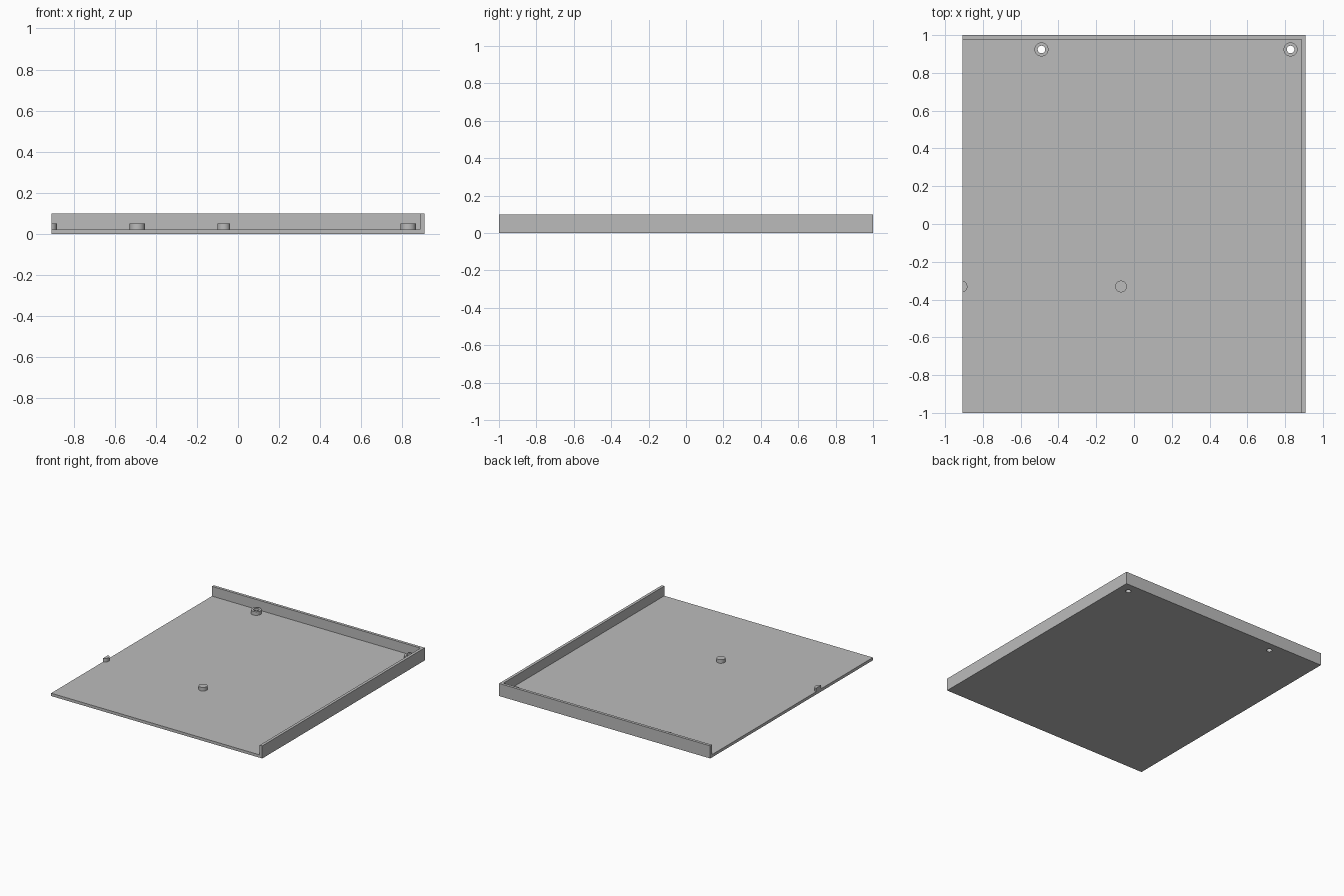
import bpy
import bmesh
from mathutils import Matrix, Vector

cube = bpy.data.objects.get("Cube")
if cube:
    bpy.data.objects.remove(cube, do_unlink=True)

# Main dimensions
HALF_X, HALF_Y = 0.909, 1.0
FLOOR, WALL, HEIGHT = 0.022, 0.022, 0.098
POST_TOP = 0.05
SEGMENTS = 48

grey = bpy.data.materials.new("plain_grey")
grey.use_nodes = True
colour = (0.5, 0.5, 0.5, 1)
grey.diffuse_color = colour
grey.node_tree.nodes["Principled BSDF"].inputs["Base Color"].default_value = colour


def finish(name, bm):
    bmesh.ops.recalc_face_normals(bm, faces=bm.faces)
    mesh = bpy.data.meshes.new(name)
    bm.to_mesh(mesh)
    bm.free()
    mesh.materials.append(grey)
    obj = bpy.data.objects.new(name, mesh)
    bpy.context.collection.objects.link(obj)
    return obj


def prism(name, outline, z0, z1):
    """Extrude a flat outline between two heights."""
    bm = bmesh.new()
    face = bm.faces.new([bm.verts.new((x, y, z0)) for x, y in outline])
    top = bmesh.ops.extrude_face_region(bm, geom=[face])["geom"]
    verts = [v for v in top if isinstance(v, bmesh.types.BMVert)]
    bmesh.ops.translate(bm, verts=verts, vec=(0, 0, z1 - z0))
    return finish(name, bm)


def cylinder(name, x, y, radius, z0, z1, clip_x=None):
    """Upright cylinder, optionally cut flat at the tray's open edge."""
    bm = bmesh.new()
    bmesh.ops.create_cone(bm, cap_ends=True, segments=SEGMENTS, radius1=radius,
                          radius2=radius, depth=z1 - z0,
                          matrix=Matrix.Translation((x, y, (z0 + z1) / 2)))
    if clip_x is not None:
        bmesh.ops.bisect_plane(bm, geom=bm.verts[:] + bm.edges[:] + bm.faces[:],
                               plane_co=Vector((clip_x, 0, 0)),
                               plane_no=Vector((-1, 0, 0)), clear_outer=True)
        bmesh.ops.holes_fill(bm, edges=[e for e in bm.edges if e.is_boundary])
    return finish(name, bm)


def cut(target, cutter):
    mod = target.modifiers.new("hole", "BOOLEAN")
    mod.operation = "DIFFERENCE"
    mod.solver = "EXACT"
    mod.object = cutter


# Floor panel and the L-shaped wall along the back and left sides
inner_x, inner_y = HALF_X - WALL, HALF_Y - WALL
floor = prism("floor_panel", [(-HALF_X, -HALF_Y), (inner_x, -HALF_Y),
                              (inner_x, inner_y), (-HALF_X, inner_y)], 0, FLOOR)
prism("corner_wall", [(inner_x, -HALF_Y), (HALF_X, -HALF_Y), (HALF_X, HALF_Y),
                      (-HALF_X, HALF_Y), (-HALF_X, inner_y), (inner_x, inner_y)],
      0, HEIGHT)

# Screw bosses with holes running through the floor
smooth_parts = []
for side, x in (("right", -0.49), ("left", 0.829)):
    boss = cylinder("screw_boss_" + side, x, 0.924, 0.037, FLOOR, POST_TOP)
    hole = cylinder("hole_cutter_" + side, x, 0.924, 0.02, -0.1, 0.2)
    hole.hide_render = True
    hole.hide_set(True)
    cut(floor, hole)
    cut(boss, hole)
    smooth_parts.append(boss)

# Solid support pegs, one cut flush with the open edge
smooth_parts.append(cylinder("support_peg_middle", -0.069, -0.331, 0.031, FLOOR, POST_TOP))
smooth_parts.append(cylinder("support_peg_edge", -0.913, -0.331, 0.031, FLOOR, POST_TOP,
                             clip_x=-HALF_X))

# Smooth round sides with crisp rims
bpy.ops.object.select_all(action="DESELECT")
for obj in smooth_parts:
    obj.select_set(True)
bpy.context.view_layer.objects.active = smooth_parts[0]
bpy.ops.object.shade_smooth_by_angle()
